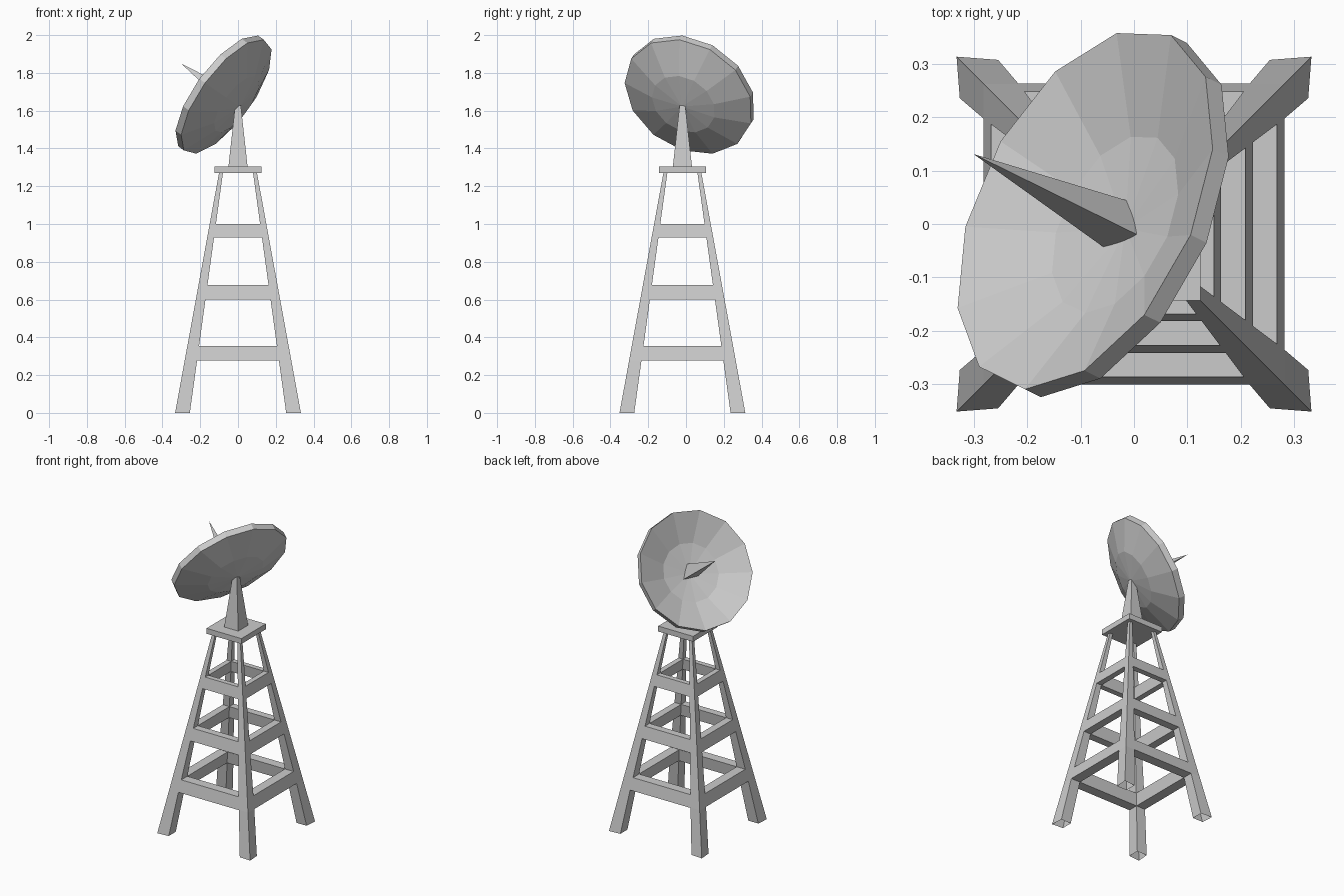
import bpy, bmesh, math
from mathutils import Matrix, Vector

if "Cube" in bpy.data.objects:
    bpy.data.objects.remove(bpy.data.objects["Cube"])

CY = -0.019  # tower centre in y


def loft(name, loops, loc=(0, CY, 0), cyclic=False, cap_start=True, cap_end=True):
    """Bridge rings of points into one flat-shaded object."""
    bm = bmesh.new()
    rings = [[bm.verts.new(p) for p in loop] for loop in loops]
    pairs = list(zip(rings, rings[1:]))
    if cyclic:
        pairs.append((rings[-1], rings[0]))
    for a, b in pairs:
        n = len(a)
        for i in range(n):
            j = (i + 1) % n
            bm.faces.new((a[i], a[j], b[j], b[i]))
    if not cyclic and cap_start:
        bm.faces.new(rings[0])
    if not cyclic and cap_end:
        bm.faces.new(rings[-1])
    bmesh.ops.remove_doubles(bm, verts=bm.verts, dist=1e-5)
    bmesh.ops.recalc_face_normals(bm, faces=bm.faces)
    me = bpy.data.meshes.new(name)
    bm.to_mesh(me)
    bm.free()
    ob = bpy.data.objects.new(name, me)
    ob.location = loc
    bpy.context.collection.objects.link(ob)
    return ob


def square(h, z):
    return [(-h, -h, z), (h, -h, z), (h, h, z), (-h, h, z)]


def ring(r, z, n, phase=0.0):
    return [(r * math.cos(phase + math.tau * i / n),
             r * math.sin(phase + math.tau * i / n), z) for i in range(n)]


def outer(z):
    return 0.333 - 0.183 * z


def inner(z):
    return 0.255 - 0.138 * z


# Tapered legs, open underneath, one mirrored to four corners
def leg_loop(z, side):
    o, i = outer(z), inner(z)
    return [(o, o, z), (i, side, z), (i, i, z), (side, i, z)]


legs = loft("tower_legs", [leg_loop(0, 0.327), leg_loop(0.28, outer(0.28)),
                           leg_loop(1.275, outer(1.275))], cap_start=False)
mirror = legs.modifiers.new("Mirror", 'MIRROR')
mirror.use_axis = (True, True, False)
mirror.use_mirror_merge = False

# Horizontal brace frames
for k, (z0, z1) in enumerate([(0.277, 0.355), (0.60, 0.678), (0.928, 1.0)]):
    loft(f"brace_frame_{k + 1}",
         [square(outer(z0), z0), square(outer(z1), z1),
          square(inner(z1), z1), square(inner(z0), z0)], cyclic=True)

# Platform and pedestal
loft("platform", [square(0.125, 1.27), square(0.125, 1.305)])
loft("dish_pedestal", [square(0.051, 1.30), square(0.015, 1.628)])

# Dish frame: x horizontal, z along the pointing axis
axis = Vector((-0.749, 0.369, 0.55)).normalized()
side = Vector((-axis.x * 0, 0, 1)).cross(axis).normalized() * -1
down = axis.cross(side)
tilt = Matrix((side, down, axis)).transposed().to_4x4()
pose = Matrix.Translation((-0.0915, 0.028, 1.696)) @ tilt

# Thirteen-sided shallow dish
profile = [(0, -0.10), (0.18, -0.075), (0.364, 0),
           (0.364, -0.04), (0.18, -0.112), (0, -0.135)]
dish = loft("dish", [ring(r, z, 13) for r, z in profile],
            cap_start=False, cap_end=False)
dish.matrix_world = pose

# Three-sided feed spike
spike = loft("feed_spike", [ring(0.059, -0.11, 3, -math.pi / 2), ring(0, 0.28, 3)],
             cap_end=False)
spike.matrix_world = pose
